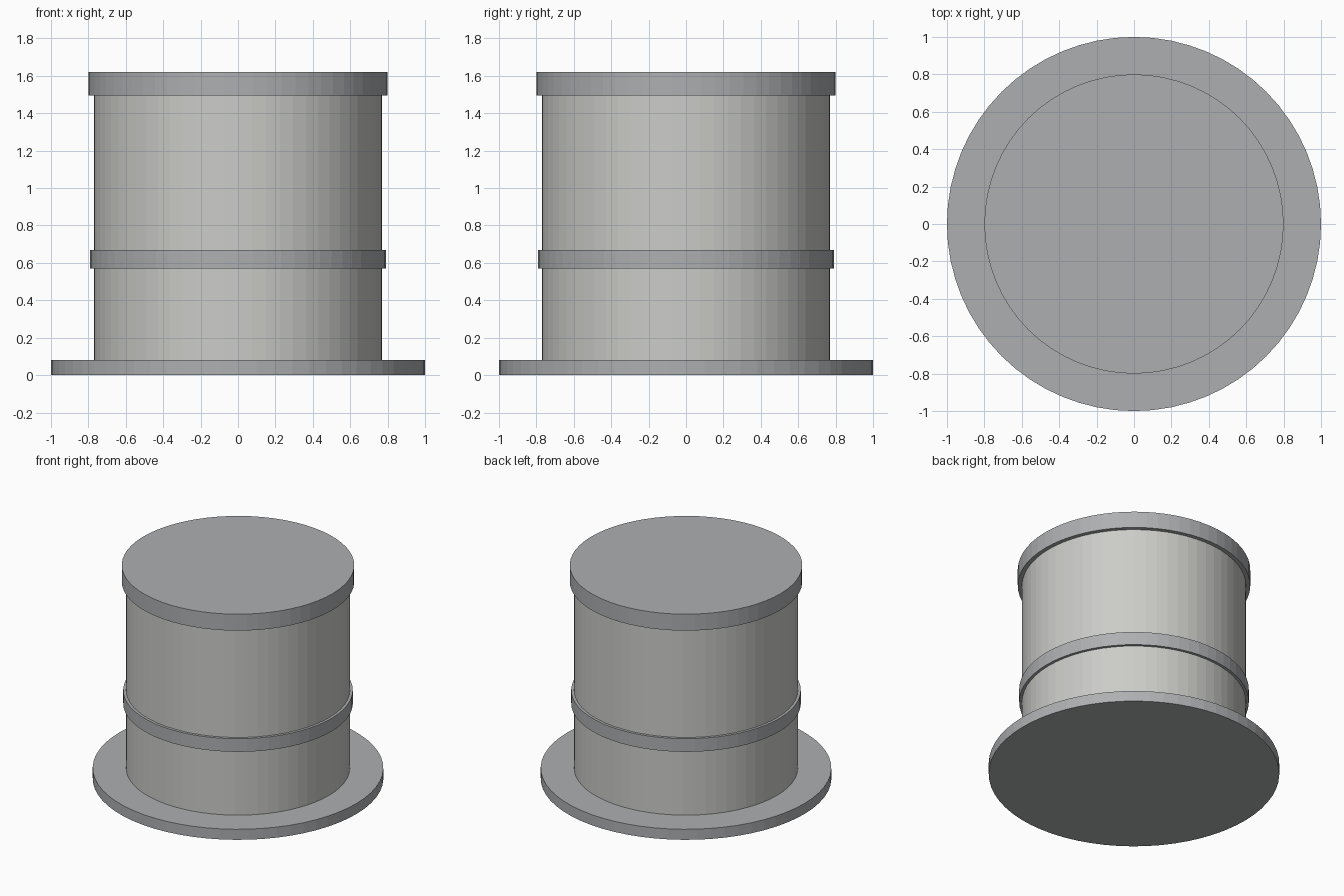
import bpy

# Remove the default cube
cube = bpy.data.objects.get("Cube")
if cube:
    bpy.data.objects.remove(cube, do_unlink=True)

SIDES = 64


def make_material(name, color):
    mat = bpy.data.materials.new(name)
    mat.use_nodes = True
    mat.diffuse_color = color
    mat.node_tree.nodes["Principled BSDF"].inputs["Base Color"].default_value = color
    return mat


def disc(name, radius, bottom, top, mat):
    """Flat-faced upright cylinder between two heights."""
    bpy.ops.mesh.primitive_cylinder_add(
        vertices=SIDES, radius=radius, depth=top - bottom,
        location=(0, 0, (bottom + top) / 2))
    obj = bpy.context.object
    obj.name = name
    obj.data.materials.append(mat)
    return obj


light_grey = make_material("light warm grey", (0.60, 0.60, 0.58, 1))
mid_grey = make_material("mid cool grey", (0.42, 0.43, 0.44, 1))

# Base flange, drum, middle band and lid
disc("base_flange", 1.0, 0.0, 0.08, mid_grey)
disc("drum_body", 0.77, 0.08, 1.50, light_grey)
disc("middle_band", 0.79, 0.57, 0.67, mid_grey)
disc("top_lid", 0.80, 1.495, 1.62, mid_grey)
